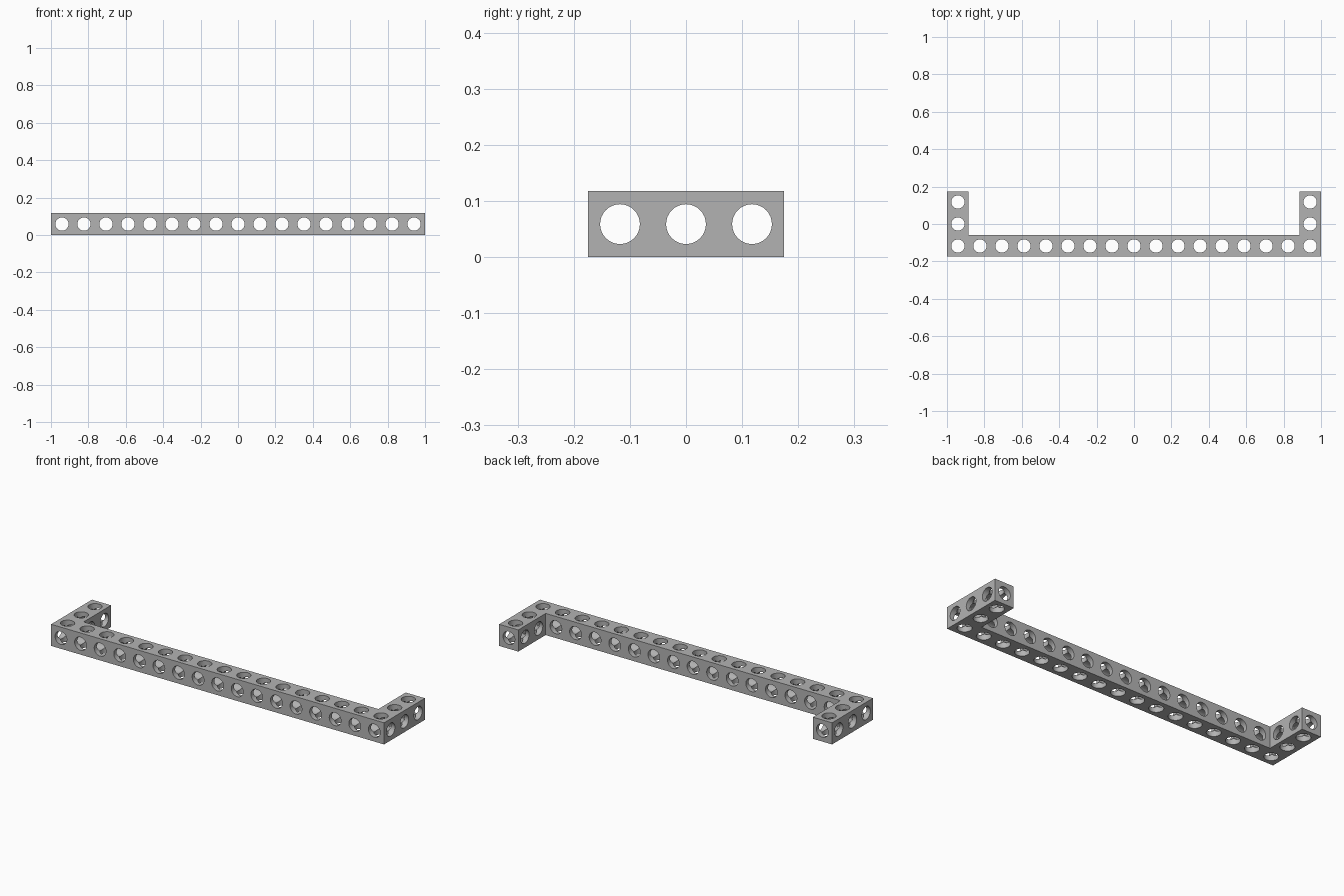
import bpy, bmesh
from math import pi
from mathutils import Matrix, Vector

if "Cube" in bpy.data.objects:
    bpy.data.objects.remove(bpy.data.objects["Cube"])

PITCH = 2 / 17      # hole spacing
W = 0.115           # beam width
H = 0.1175          # beam height
R = 0.0355          # hole radius
X, Y = 1.0, 0.175   # half length and half depth

grey = bpy.data.materials.new("light grey")
grey.use_nodes = True
grey.diffuse_color = (0.45, 0.45, 0.45, 1)
grey.node_tree.nodes["Principled BSDF"].inputs["Base Color"].default_value = (0.45, 0.45, 0.45, 1)


def make_object(name, bm):
    bmesh.ops.recalc_face_normals(bm, faces=bm.faces)
    mesh = bpy.data.meshes.new(name)
    bm.to_mesh(mesh)
    bm.free()
    mesh.materials.append(grey)
    obj = bpy.data.objects.new(name, mesh)
    bpy.context.collection.objects.link(obj)
    return obj


def hole_cutter(name, centres, rotation, depth):
    bm = bmesh.new()
    for c in centres:
        bmesh.ops.create_cone(bm, cap_ends=True, segments=32, radius1=R, radius2=R,
                              depth=depth, matrix=Matrix.Translation(Vector(c)) @ rotation)
    return make_object(name, bm)


# U-shaped beam: long bar across the front, a short arm back at each end
half = [(X, -Y), (X, Y), (X - W, Y), (X - W, -Y + W)]
outline = half + [(-x, y) for x, y in reversed(half)]
bm = bmesh.new()
base = bm.faces.new([bm.verts.new((x, y, 0)) for x, y in outline])
up = bmesh.ops.extrude_face_region(bm, geom=[base])["geom"]
bmesh.ops.translate(bm, vec=(0, 0, H), verts=[v for v in up if isinstance(v, bmesh.types.BMVert)])
frame = make_object("perforated_frame", bm)

# Through holes along each of the three axes
columns = [(i - 8) * PITCH for i in range(17)]
rows = [(j - 1) * PITCH for j in range(3)]
mid = H / 2
upright = [(x, rows[0], mid) for x in columns]
upright += [(side * columns[-1], y, mid) for side in (-1, 1) for y in rows[1:]]
cutters = [
    hole_cutter("vertical_holes", upright, Matrix(), 0.3),
    hole_cutter("front_holes", [(x, 0, mid) for x in columns], Matrix.Rotation(pi / 2, 4, "X"), 0.6),
    hole_cutter("side_holes", [(0, y, mid) for y in rows], Matrix.Rotation(pi / 2, 4, "Y"), 2.4),
]
for cutter in cutters:
    mod = frame.modifiers.new(cutter.name, "BOOLEAN")
    mod.operation = "DIFFERENCE"
    mod.solver = "EXACT"
    mod.object = cutter

# Apply the cuts, then remove the cutters
bpy.ops.object.select_all(action="DESELECT")
frame.select_set(True)
bpy.context.view_layer.objects.active = frame
for mod in list(frame.modifiers):
    bpy.ops.object.modifier_apply(modifier=mod.name)
for cutter in cutters:
    bpy.data.objects.remove(cutter)
bpy.ops.object.shade_smooth_by_angle(angle=pi / 6)
